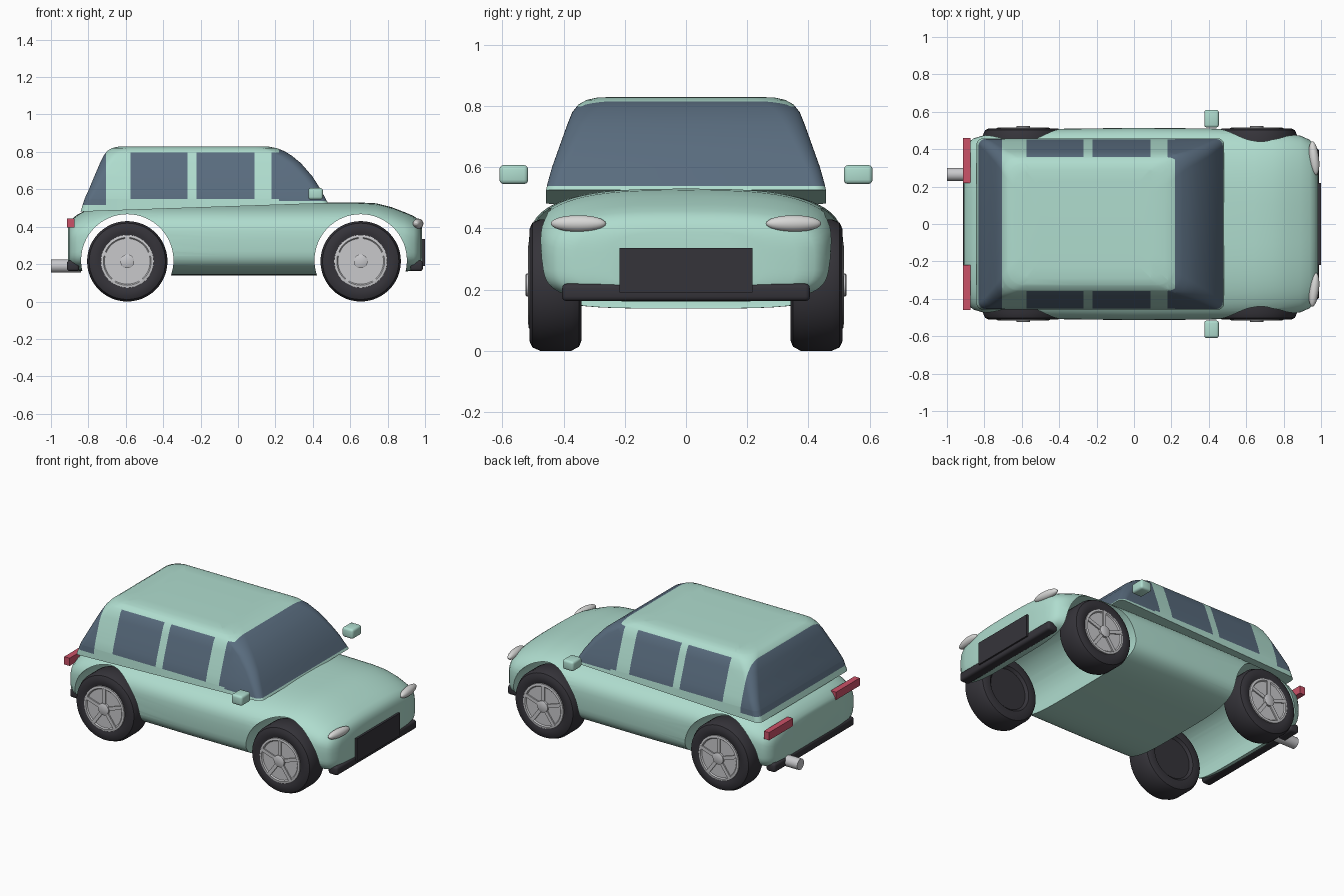
import bpy, bmesh, math
from mathutils import Matrix, Vector

if "Cube" in bpy.data.objects:
    bpy.data.objects.remove(bpy.data.objects["Cube"])


def material(name, rgb):
    m = bpy.data.materials.new(name)
    m.diffuse_color = (*rgb, 1)
    m.use_nodes = True
    m.node_tree.nodes["Principled BSDF"].inputs["Base Color"].default_value = m.diffuse_color
    return m


MINT = material("mint_paint", (0.43, 0.72, 0.62))
GLASS = material("tinted_glass", (0.10, 0.15, 0.21))
BLACK = material("black_rubber", (0.036, 0.034, 0.042))
SILVER = material("silver", (0.58, 0.58, 0.60))
LAMP = material("lamp_white", (0.68, 0.68, 0.67))
RED = material("red_lens", (0.60, 0.085, 0.14))


def finish(bm, name, *mats, angle=35):
    bmesh.ops.remove_doubles(bm, verts=bm.verts, dist=1e-5)
    bmesh.ops.recalc_face_normals(bm, faces=bm.faces)
    me = bpy.data.meshes.new(name)
    bm.to_mesh(me)
    bm.free()
    ob = bpy.data.objects.new(name, me)
    bpy.context.collection.objects.link(ob)
    for m in mats:
        me.materials.append(m)
    smooth(ob, angle)
    return ob


def smooth(ob, angle):
    bpy.ops.object.select_all(action='DESELECT')
    ob.select_set(True)
    bpy.context.view_layer.objects.active = ob
    bpy.ops.object.shade_smooth_by_angle(angle=math.radians(angle))


def loft(rings):
    """Skin a list of equally long closed rings and cap both ends."""
    bm = bmesh.new()
    vs = [[bm.verts.new(p) for p in r] for r in rings]
    n = len(vs[0])
    for a, b in zip(vs, vs[1:]):
        for i in range(n):
            j = (i + 1) % n
            bm.faces.new((a[i], a[j], b[j], b[i]))
    bm.faces.new(vs[0])
    bm.faces.new(vs[-1])
    return bm


def box(name, center, size, mat, bevel=0.0):
    bm = bmesh.new()
    bmesh.ops.create_cube(bm, size=1, matrix=Matrix.Translation(center) @ Matrix.Diagonal((*size, 1)))
    if bevel:
        bmesh.ops.bevel(bm, geom=bm.edges[:], offset=bevel, segments=3, profile=0.5, affect='EDGES')
    return finish(bm, name, mat)


def revolve(name, profile, x, z, side, mat, steps=48):
    """Spin (radius, y) points around an axis along y; side mirrors in y."""
    bm = bmesh.new()
    vs = [bm.verts.new((x + r, side * y, z)) for r, y in profile]
    es = [bm.edges.new(p) for p in zip(vs, vs[1:])]
    bmesh.ops.spin(bm, geom=vs + es, cent=(x, 0, z), axis=(0, 1, 0),
                   angle=math.tau, steps=steps, use_duplicate=False)
    return finish(bm, name, mat)


# Lower body: superellipse sections along x (x, half width, bottom, top)
STATIONS = [
    (-.909, .30, .20, .405), (-.903, .39, .187, .42), (-.888, .432, .175, .44),
    (-.86, .457, .165, .465), (-.80, .475, .16, .495), (-.72, .487, .15, .52),
    (-.64, .495, .144, .53), (-.4, .509, .138, .53), (0, .514, .138, .53),
    (.4, .511, .138, .53), (.64, .502, .142, .53), (.74, .493, .15, .525),
    (.82, .484, .155, .505), (.89, .472, .16, .478), (.94, .45, .165, .457),
    (.965, .42, .175, .438), (.979, .36, .19, .415), (.985, .25, .21, .39)]


def body_ring(x, w, zb, zt, n=64):
    pts = []
    for i in range(n):
        c, s = math.cos(math.tau * i / n), math.sin(math.tau * i / n)
        e = 2 / (3 if s > 0 else 4.2)
        y = w * math.copysign(abs(c) ** e, c)
        z = (zb + zt) / 2 + (zt - zb) / 2 * math.copysign(abs(s) ** e, s)
        pts.append((x, y, z))
    return pts


body = finish(loft([body_ring(*s) for s in STATIONS]), "body", MINT)

# Wheel arches cut straight through the body
WHEEL_X, WHEEL_Z = (-.592, .656), .215
for x in WHEEL_X:
    cutter = revolve("arch_cutter", [(0, -.7), (.247, -.7), (.247, .7), (0, .7)], x, .22, 1, MINT, 64)
    cutter.hide_render = True
    mod = body.modifiers.new("arch", 'BOOLEAN')
    mod.operation, mod.solver, mod.object = 'DIFFERENCE', 'EXACT', cutter
    bpy.context.view_layer.objects.active = body
    bpy.ops.object.modifier_apply(modifier=mod.name)
    bpy.data.objects.remove(cutter)
smooth(body, 35)

# Cabin: rounded rectangles stacked in z (z, rear x, front x, half width, radius)
LAYERS = [
    (None, -.842, .482, .458, .035), (.55, -.82, .468, .452, .04), (.60, -.797, .442, .438, .045),
    (.67, -.768, .397, .413, .055), (.74, -.738, .336, .388, .065), (.78, -.718, .287, .372, .075),
    (.805, -.70, .246, .352, .085), (.82, -.675, .208, .325, .09), (.828, -.64, .165, .29, .09),
    (.83, -.58, .10, .23, .09)]


def cabin_ring(z, x0, x1, w, r, seg=8):
    pts = []
    corners = [(x1 - r, w - r), (x0 + r, w - r), (x0 + r, r - w), (x1 - r, r - w)]
    for k, (cx, cy) in enumerate(corners):
        for i in range(seg + 1):
            a = math.pi / 2 * (k + i / seg)
            x, y = cx + r * math.cos(a), cy + r * math.sin(a)
            pts.append((x, y, .509 + .034 * x if z is None else z))
    return pts


bm = loft([cabin_ring(*l) for l in LAYERS])
cuts = [((x, 0, 0), (1, 0, 0)) for x in (-.705, -.576, -.27, -.222, .088, .18, .22)]
cuts += [((0, 0, z), (0, 0, 1)) for z in (.515, .538, .548, .798, .817)]
for co, no in cuts:
    bmesh.ops.bisect_plane(bm, geom=bm.verts[:] + bm.edges[:] + bm.faces[:], dist=1e-6,
                           plane_co=co, plane_no=no)
bm.normal_update()

# Windows painted by position between the cuts
for f in bm.faces:
    c = f.calc_center_median()
    pane = any(a < c.x < b for a, b in ((-.576, -.27), (-.222, .088), (.18, .221)))
    side = pane and .548 < c.z < .798 and abs(f.normal.y) > .3
    screen = c.x > .22 and .538 < c.z < .817
    rear = c.x < -.705 and c.z > .515
    f.material_index = int(side or screen or rear)
finish(bm, "cabin", MINT, GLASS, angle=40)

# Wheels
TIRE = [(0, .36), (.13, .36), (.145, .345), (.18, .341), (.202, .35), (.215, .375), (.215, .477),
        (.204, .502), (.185, .511), (.155, .511), (.141, .505), (0, .50)]
RIM = [(0, .49), (.142, .49), (.142, .514), (.128, .516), (.122, .509), (0, .509)]
HUB = [(0, .50), (.037, .50), (.037, .522), (.032, .525), (0, .525)]
for x, end in zip(WHEEL_X, ("rear", "front")):
    for s, hand in ((-1, "right"), (1, "left")):
        tag = f"{end}_{hand}"
        revolve("tire_" + tag, TIRE, x, WHEEL_Z, s, BLACK)
        revolve("rim_" + tag, RIM, x, WHEEL_Z, s, SILVER)
        revolve("hub_" + tag, HUB, x, WHEEL_Z, s, SILVER, 24)
        bm = bmesh.new()
        for k in range(5):
            m = (Matrix.Translation((x, s * .512, WHEEL_Z)) @ Matrix.Rotation(math.tau * k / 5, 4, 'Y')
                 @ Matrix.Translation((0, 0, .08)) @ Matrix.Diagonal((.022, .010, .10, 1)))
            bmesh.ops.create_cube(bm, size=1, matrix=m)
        finish(bm, "spokes_" + tag, SILVER)

# Lamps and mirrors on both sides
for s, hand in ((-1, "right"), (1, "left")):
    bm = bmesh.new()
    m = (Matrix.Translation((.963, s * .352, .416)) @ Matrix.Rotation(s * .12, 4, 'Z')
         @ Matrix.Diagonal((.026, .091, .027, 1)))
    bmesh.ops.create_uvsphere(bm, u_segments=32, v_segments=16, radius=1, matrix=m)
    finish(bm, "headlight_" + hand, LAMP)
    box("taillight_" + hand, (-.894, s * .34, .42), (.038, .24, .05), RED)
    box("mirror_" + hand, (.415, s * .563, .576), (.078, .094, .062), MINT, .014)

# Bumpers, plate and exhaust
box("front_bumper", (.955, 0, .191), (.068, .81, .057), BLACK, .015)
box("rear_bumper", (-.882, 0, .191), (.066, .81, .057), BLACK, .015)
box("front_grille", (.982, 0, .263), (.034, .436, .145), BLACK)
bm = bmesh.new()
bmesh.ops.create_cone(bm, cap_ends=True, segments=32, radius1=.035, radius2=.035, depth=.16,
                      matrix=Matrix.Translation((-.92, .265, .19)) @ Matrix.Rotation(math.pi / 2, 4, 'Y'))
finish(bm, "exhaust", SILVER)
